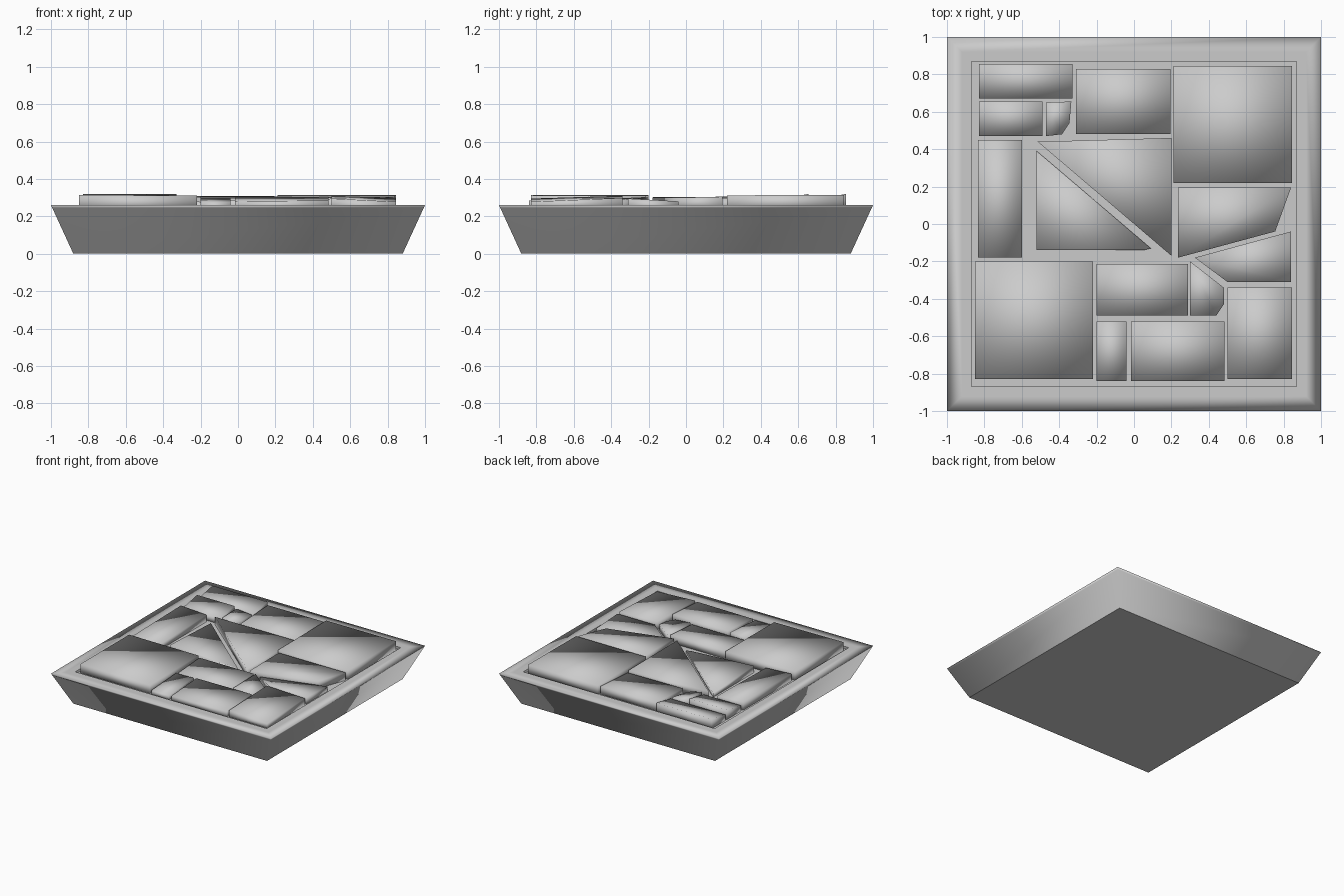
import bpy, bmesh

if "Cube" in bpy.data.objects:
    bpy.data.objects.remove(bpy.data.objects["Cube"])

FLOOR = 0.24

# Mid-dark grey stone
grey = bpy.data.materials.new("stone_grey")
grey.diffuse_color = (0.6, 0.6, 0.6, 1)
grey.use_nodes = True
grey.node_tree.nodes["Principled BSDF"].inputs["Base Color"].default_value = grey.diffuse_color


def finish(name, bm):
    bmesh.ops.recalc_face_normals(bm, faces=bm.faces)
    me = bpy.data.meshes.new(name)
    bm.to_mesh(me)
    bm.free()
    me.materials.append(grey)
    ob = bpy.data.objects.new(name, me)
    bpy.context.collection.objects.link(ob)
    return ob


def stone(name, outline, heights):
    """Soft-shaded prism on the tray floor with its own top height per corner."""
    bm = bmesh.new()
    low = [bm.verts.new((x, y, FLOOR - 0.005)) for x, y in outline]
    top = [bm.verts.new((x, y, h)) for (x, y), h in zip(outline, heights)]
    n = len(outline)
    bm.faces.new(low)
    bm.faces.new(top)
    for i in range(n):
        j = (i + 1) % n
        bm.faces.new((low[i], low[j], top[j], top[i]))
    for f in bm.faces:
        f.smooth = True
    finish(name, bm)


def slab(name, x0, x1, y0, y1, heights):
    # Corner order: front left, front right, back right, back left
    stone(name, [(x0, y0), (x1, y0), (x1, y1), (x0, y1)], heights)


# Tray: flared square body, soft-shaded rim and shallow recess
bm = bmesh.new()
profile = [(0.88, 0), (0.885, 0.01), (0.993, 0.245), (1.0, 0.26),
           (0.92, 0.26), (0.87, 0.26), (0.87, FLOOR)]
rings = [[bm.verts.new((sx * r, sy * r, z)) for sx, sy in ((-1, -1), (1, -1), (1, 1), (-1, 1))]
         for r, z in profile]
bm.faces.new(rings[0])
bm.faces.new(rings[-1])
for a, b in zip(rings, rings[1:]):
    for i in range(4):
        j = (i + 1) % 4
        bm.faces.new((a[i], a[j], b[j], b[i]))
for f in bm.faces:
    f.smooth = True
for ring in (rings[0], rings[-2], rings[-1]):
    for i in range(4):
        bm.edges.get((ring[i], ring[(i + 1) % 4])).smooth = False
finish("tray", bm)

# Large flat flagstones in opposite corners
slab("flagstone_back_right", 0.21, 0.845, 0.22, 0.845, [0.312, 0.312, 0.315, 0.315])
slab("flagstone_front_left", -0.85, -0.22, -0.83, -0.20, [0.315, 0.31, 0.312, 0.315])

# Rectangular paving stones
slab("slab_back_strip", -0.83, -0.33, 0.67, 0.855, [0.285, 0.285, 0.32, 0.32])
slab("slab_back_short", -0.83, -0.49, 0.47, 0.655, [0.285, 0.285, 0.32, 0.32])
slab("slab_back_middle", -0.31, 0.195, 0.48, 0.83, [0.29, 0.285, 0.308, 0.308])
slab("slab_left_tall", -0.835, -0.60, -0.18, 0.45, [0.298, 0.285, 0.295, 0.31])
slab("slab_front_middle", -0.20, 0.29, -0.49, -0.215, [0.285, 0.285, 0.305, 0.305])
slab("slab_front_narrow", -0.20, -0.04, -0.84, -0.52, [0.275, 0.275, 0.298, 0.295])
slab("slab_front_wide", -0.015, 0.485, -0.84, -0.52, [0.28, 0.285, 0.305, 0.302])
slab("slab_front_right", 0.50, 0.845, -0.83, -0.34, [0.295, 0.278, 0.298, 0.31])

# Broken and angled stones
stone("chip_back", [(-0.47, 0.47), (-0.385, 0.48), (-0.345, 0.54), (-0.335, 0.655), (-0.47, 0.65)],
      [0.3, 0.285, 0.282, 0.29, 0.305])
stone("chip_front", [(0.30, -0.49), (0.44, -0.49), (0.48, -0.43), (0.48, -0.34), (0.30, -0.20)],
      [0.295, 0.285, 0.283, 0.29, 0.3])
stone("triangle_lower", [(-0.52, -0.14), (0.05, -0.14), (0.09, -0.13), (-0.52, 0.39)],
      [0.295, 0.264, 0.262, 0.272])
stone("triangle_upper", [(-0.515, 0.44), (0.20, -0.17), (0.20, 0.46)],
      [0.305, 0.3, 0.295])
stone("angled_right_upper", [(0.235, -0.18), (0.755, -0.04), (0.84, 0.195), (0.235, 0.195)],
      [0.302, 0.3, 0.305, 0.305])
stone("angled_right_lower", [(0.325, -0.18), (0.50, -0.31), (0.84, -0.31), (0.84, -0.04)],
      [0.275, 0.295, 0.295, 0.28])
